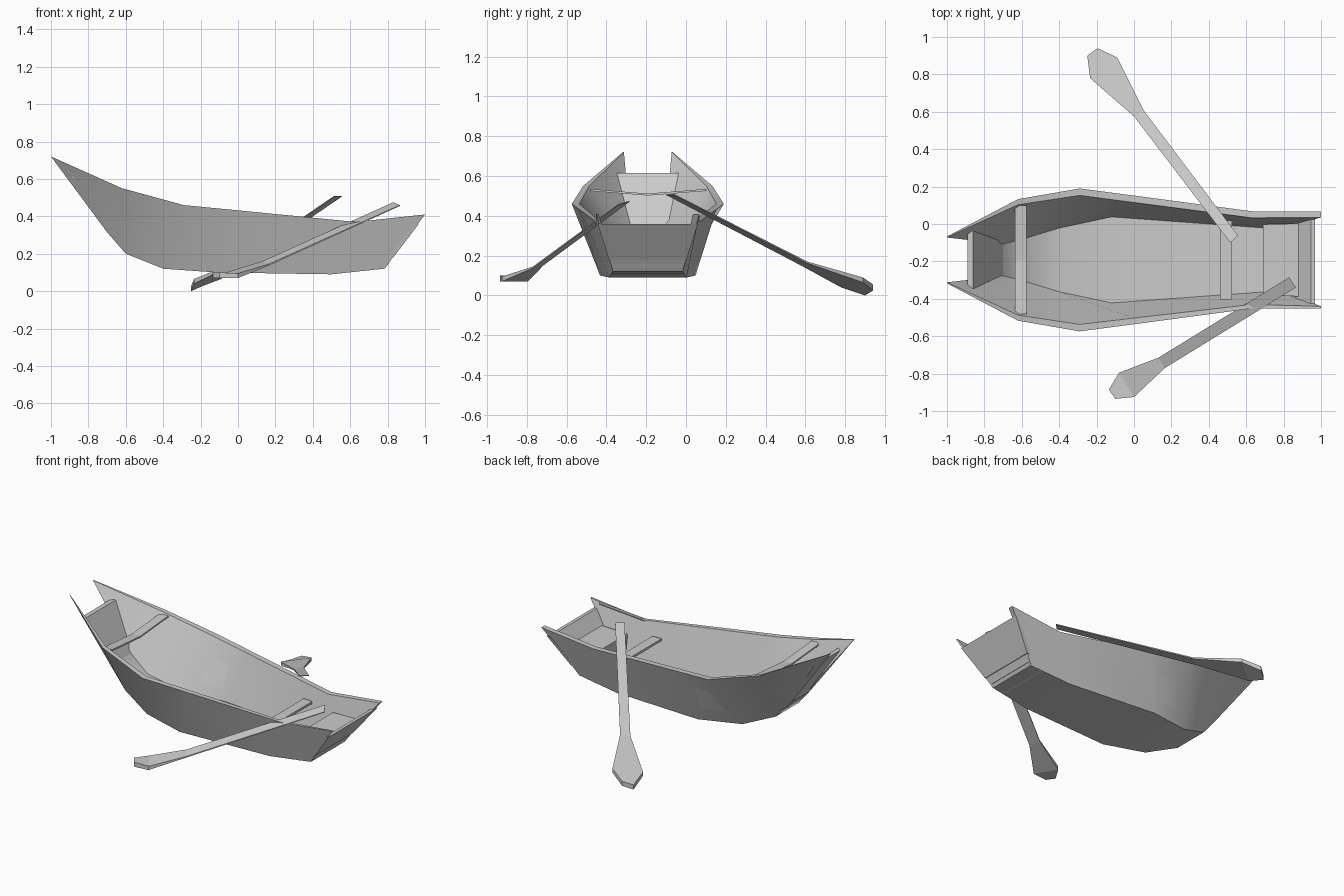
import bpy, bmesh, math

cube = bpy.data.objects.get("Cube")
if cube:
    bpy.data.objects.remove(cube, do_unlink=True)

MID = -0.192  # centreline of the boat in y

wood = bpy.data.materials.new("plain_grey")
wood.use_nodes = True
GREY = (0.6, 0.6, 0.6, 1)
wood.diffuse_color = GREY
wood.node_tree.nodes["Principled BSDF"].inputs["Base Color"].default_value = GREY


def loft(name, rings, caps, smooth=False):
    """Skin a list of closed rings; caps are index tuples used at both ends."""
    bm = bmesh.new()
    vs = [[bm.verts.new(p) for p in ring] for ring in rings]
    n = len(rings[0])
    for a, b in zip(vs, vs[1:]):
        for i in range(n):
            j = (i + 1) % n
            bm.faces.new((a[i], a[j], b[j], b[i]))
    for end in (vs[0], vs[-1]):
        for cap in caps:
            bm.faces.new([end[i] for i in cap])
    bmesh.ops.recalc_face_normals(bm, faces=bm.faces)
    mesh = bpy.data.meshes.new(name)
    bm.to_mesh(mesh)
    bm.free()
    mesh.materials.append(wood)
    obj = bpy.data.objects.new(name, mesh)
    bpy.context.collection.objects.link(obj)
    if smooth:
        bpy.ops.object.select_all(action='DESELECT')
        obj.select_set(True)
        bpy.context.view_layer.objects.active = obj
        bpy.ops.object.shade_smooth_by_angle(angle=math.radians(30))
    return obj


QUAD = [(0, 1, 2, 3)]


def board(name, profile, halves):
    """Four-point x-z profile spanning the boat, one half width per point."""
    rings = [[(x, MID + s * h, z) for (x, z), h in zip(profile, halves)]
             for s in (-1, 1)]
    return loft(name, rings, QUAD)


# Hull: rim and bottom (x, half width, z), rim thickness at front and back
stations = [
    ((-1.0, .125, .72), (-.70, .095, .315), (.005, .005)),
    ((-.62, .325, .55), (-.60, .12, .20), (.03, .03)),
    ((-.29, .382, .46), (-.40, .18, .12), (.037, .037)),
    ((0.0, .344, .432), (-.12, .24, .10), (.033, .037)),
    ((.63, .26, .37), (.50, .195, .09), (.022, .035)),
    ((1.0, .26, .41), (.78, .175, .12), (.012, .033)),
]
rings = []
for (rx, rh, rz), (bx, bh, bz), (front_t, back_t) in stations:
    floor_h, floor_z = bh - .01, bz + .02
    section = [(rx, -rh, rz), (bx, -bh, bz), (bx, bh, bz), (rx, rh, rz),
               (rx, rh - back_t, rz), (bx, floor_h, floor_z),
               (bx, -floor_h, floor_z), (rx, front_t - rh, rz)]
    rings.append([(x, MID + y, z) for x, y, z in section])
loft("hull", rings, [(0, 1, 6, 7), (1, 2, 5, 6), (2, 3, 4, 5)], smooth=True)

# End panels
board("stern_panel", [(.967, .36), (.83, .18), (.80, .18), (.945, .36)],
      [.252, .195, .195, .25])
board("stern_sill", [(.826, .18), (.785, .12), (.765, .12), (.80, .18)],
      [.192, .175, .172, .19])
board("bow_panel", [(-.89, .615), (-.705, .335), (-.685, .30), (-.86, .615)],
      [.152, .095, .09, .155])

# Benches
board("stern_bench", [(.69, .28), (.885, .28), (.80, .14), (.70, .11)],
      [.19, .195, .17, .18])
board("middle_bench", [(.46, .30), (.525, .30), (.525, .285), (.46, .285)],
      [.214, .21, .208, .212])
bench = []
for y, z in ((-.48, .535), (MID, .512), (.1, .535)):
    bench.append([(-.635, y, z), (-.575, y, z),
                  (-.575, y, z - .01), (-.635, y, z - .01)])
loft("bow_bench", bench, QUAD)


# Oars: pairs of edge points from handle to blade tip
def oar(name, pairs):
    rings = []
    for (a, b), t in zip(pairs, (.005, .008, .025, .03)):
        rings.append([a, b, (b[0], b[1], b[2] - t), (a[0], a[1], a[2] - t)])
    return loft(name, rings, QUAD)


oar("back_oar", [
    ((.555, -.06, .51), (.515, -.10, .51)),
    ((.05, .61, .17), (0.0, .575, .16)),
    ((-.09, .89, .09), (-.235, .78, .065)),
    ((-.195, .94, .055), (-.25, .90, .03)),
])
oar("front_oar", [
    ((.83, -.285, .475), (.865, -.34, .46)),
    ((.13, -.715, .16), (.165, -.77, .145)),
    ((-.08, -.795, .095), (0.0, -.925, .095)),
    ((-.135, -.885, .10), (-.10, -.935, .10)),
])
